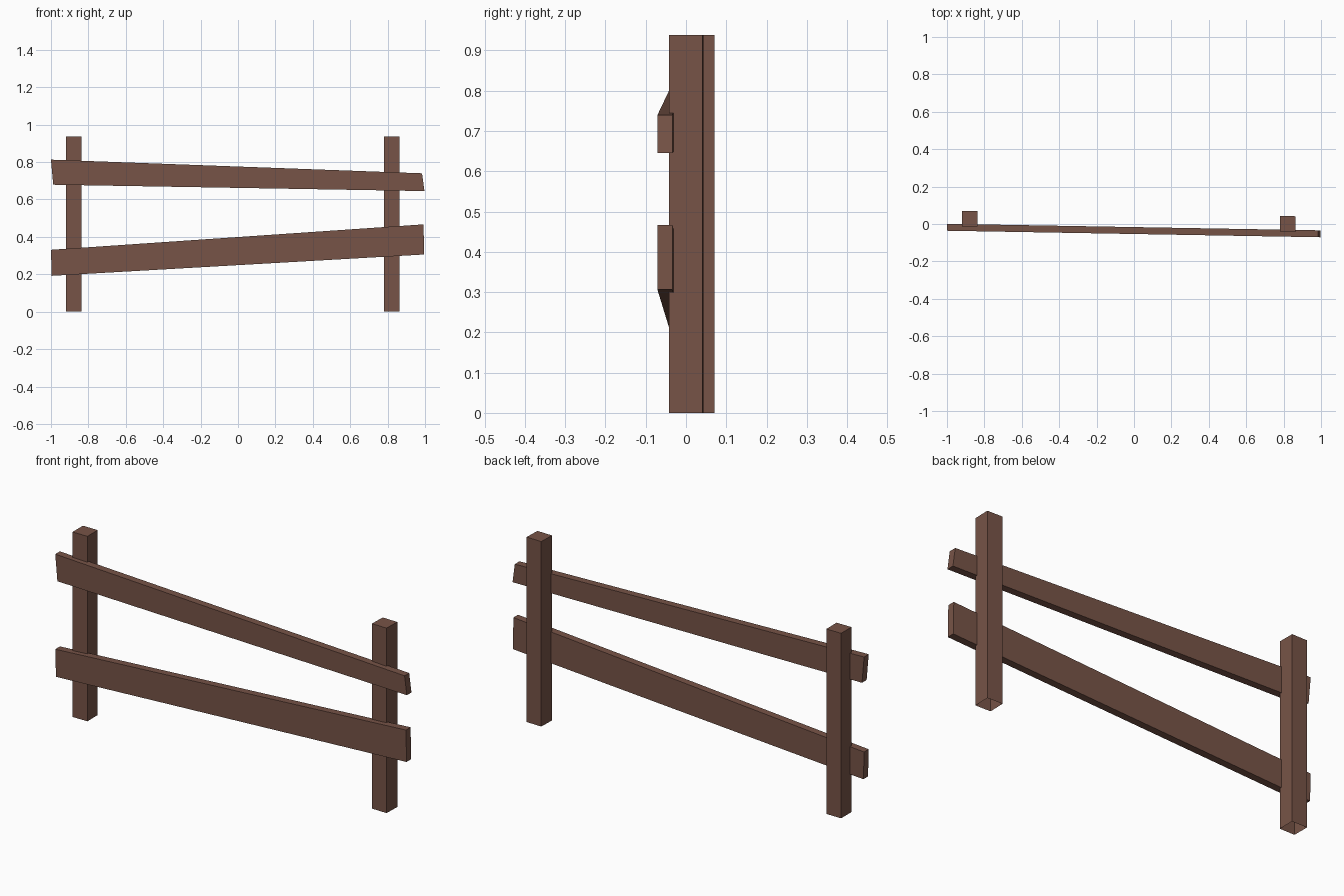
import bpy, bmesh
from mathutils import Matrix, Vector

if "Cube" in bpy.data.objects:
    bpy.data.objects.remove(bpy.data.objects["Cube"])

wood = bpy.data.materials.new("brown wood")
wood.diffuse_color = (0.185, 0.088, 0.063, 1)
wood.use_nodes = True
wood.node_tree.nodes["Principled BSDF"].inputs["Base Color"].default_value = wood.diffuse_color


def finish(bm, name):
    bmesh.ops.recalc_face_normals(bm, faces=bm.faces)
    mesh = bpy.data.meshes.new(name)
    bm.to_mesh(mesh)
    bm.free()
    mesh.materials.append(wood)
    bpy.context.collection.objects.link(bpy.data.objects.new(name, mesh))


# Square post, open underneath
def post(name, x, y, turn):
    bm = bmesh.new()
    bmesh.ops.create_cube(bm, size=1)
    bottom = [f for f in bm.faces if f.normal.z < -0.5]
    bmesh.ops.delete(bm, geom=bottom, context='FACES_ONLY')
    size = Matrix.Diagonal((0.083, 0.083, 0.938, 1))
    bm.transform(Matrix.Translation((x, y, 0.469)) @ Matrix.Rotation(turn, 4, 'Z') @ size)
    finish(bm, name)


# Tapered rail: front outline (x, z), leaning slightly toward the front at the right
def rail(name, outline):
    bm = bmesh.new()
    loops = []
    for depth in (0.0, 0.037):
        loops.append([bm.verts.new((x, -0.0535 - 0.0175 * x + depth, z)) for x, z in outline])
    front, back = loops
    bm.faces.new(front)
    bm.faces.new(back[::-1])
    for i in range(4):
        j = (i + 1) % 4
        bm.faces.new((front[i], back[i], back[j], front[j]))
    finish(bm, name)


post("left_post", -0.878, 0.029, 0.0)
post("right_post", 0.822, 0.001, -0.03)
rail("upper_rail", [(-0.988, 0.679), (0.997, 0.645), (0.984, 0.740), (-1.0, 0.813)])
rail("lower_rail", [(-0.996, 0.192), (0.995, 0.306), (0.992, 0.467), (-1.0, 0.331)])
